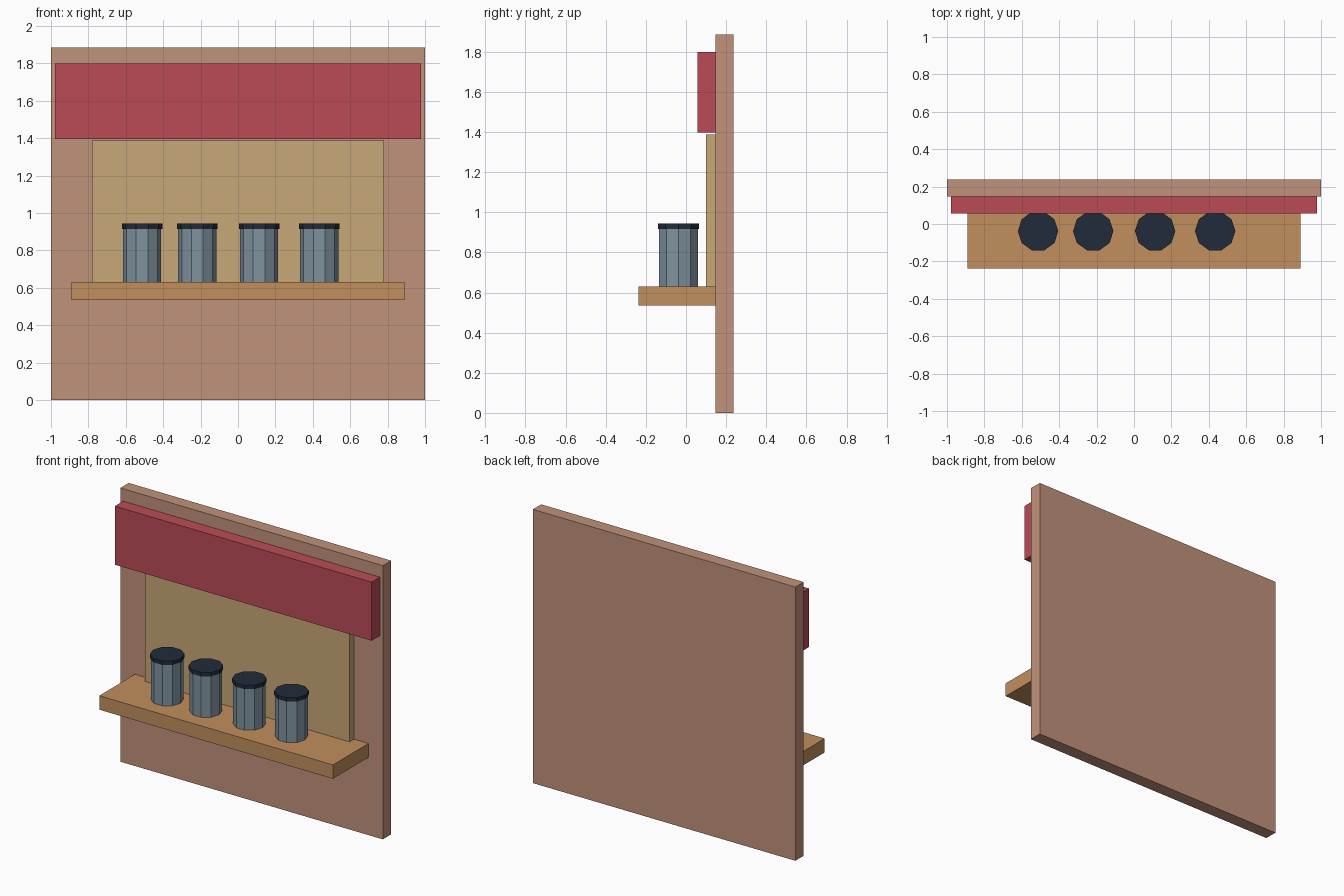
import bpy, math

if "Cube" in bpy.data.objects:
    bpy.data.objects.remove(bpy.data.objects["Cube"])


def material(name, r, g, b):
    lin = [((c / 255 + 0.055) / 1.055) ** 2.4 for c in (r, g, b)]
    m = bpy.data.materials.new(name)
    m.diffuse_color = (*lin, 1.0)
    m.use_nodes = True
    m.node_tree.nodes["Principled BSDF"].inputs["Base Color"].default_value = m.diffuse_color
    return m


def box(name, lo, hi, mat):
    bpy.ops.mesh.primitive_cube_add(size=1, location=[(a + b) / 2 for a, b in zip(lo, hi)])
    ob = bpy.context.object
    ob.name = name
    ob.scale = [b - a for a, b in zip(lo, hi)]
    bpy.ops.object.transform_apply(location=False, rotation=False, scale=True)
    ob.data.materials.append(mat)


def drum(name, x, y, z0, z1, radius, mat):
    # ten-sided, with corners on the x axis and flats facing front and back
    bpy.ops.mesh.primitive_cylinder_add(vertices=10, radius=radius, depth=z1 - z0,
                                        location=(x, y, (z0 + z1) / 2),
                                        rotation=(0, 0, math.pi / 2))
    ob = bpy.context.object
    ob.name = name
    ob.data.materials.append(mat)


plaster = material("clay wall", 192, 146, 122)
red = material("awning red", 187, 75, 86)
tan = material("tan panel", 200, 168, 120)
wood = material("shelf wood", 193, 143, 92)
steel = material("blue grey", 128, 147, 159)
dark = material("dark navy", 32, 43, 58)

# Wall, back panel, awning and shelf
box("wall", (-1, 0.148, 0), (1, 0.238, 1.885), plaster)
box("back_panel", (-0.78, 0.10, 0.63), (0.78, 0.148, 1.388), tan)
box("awning", (-0.978, 0.057, 1.397), (0.978, 0.148, 1.80), red)
box("shelf", (-0.89, -0.238, 0.535), (0.89, 0.148, 0.631), wood)

# Row of lidded jars
for i, x in enumerate((-0.513, -0.218, 0.113, 0.434), 1):
    drum(f"jar_{i}", x, -0.038, 0.631, 0.916, 0.102, steel)
    drum(f"jar_lid_{i}", x, -0.038, 0.916, 0.943, 0.108, dark)
